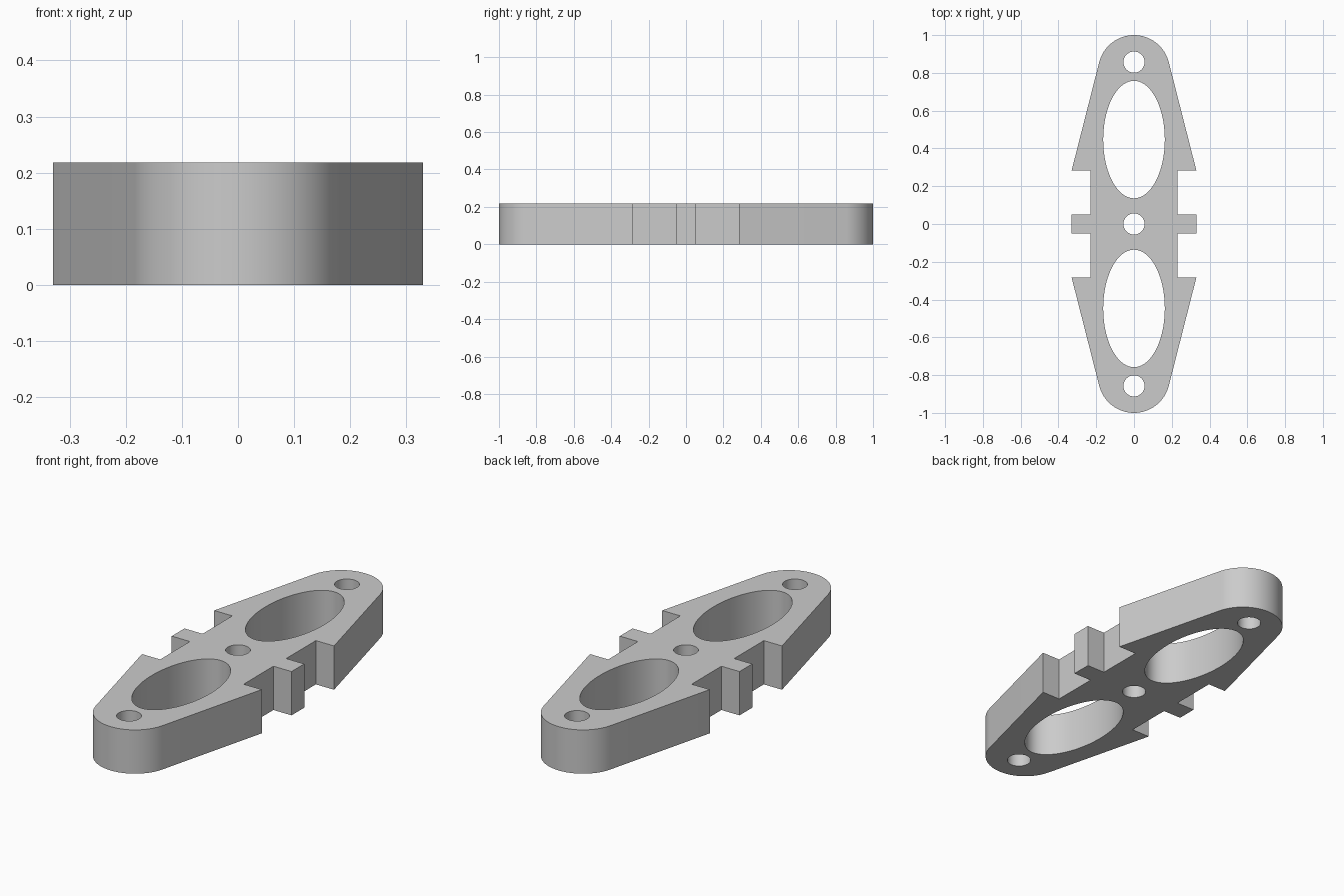
import bpy
import bmesh
from math import sin, cos, pi, atan2, radians

cube = bpy.data.objects.get("Cube")
if cube:
    bpy.data.objects.remove(cube, do_unlink=True)

HEIGHT = 0.218
TIP_R = 0.19                 # rounded end radius
TIP_Y = 1 - TIP_R
BARB = (0.33, 0.284)         # widest corner of each tapered end
WAIST = 0.23
TAB = 0.05


def ellipse(cy, rx, ry, count):
    return [(rx * cos(2 * pi * i / count), cy + ry * sin(2 * pi * i / count))
            for i in range(count)]


# Quarter outline: side tab, waist notch, barb, then the rounded tip
start = atan2(0.146, 0.572)
arc = [start + (pi / 2 - start) * i / 16 for i in range(17)]
quarter = [(BARB[0], TAB), (WAIST, TAB), (WAIST, BARB[1]), BARB]
quarter += [(TIP_R * cos(a), TIP_Y + TIP_R * sin(a)) for a in arc[:-1]]
right_half = quarter + [(0, 1)] + [(-x, y) for x, y in reversed(quarter)]
outline = right_half + [(-x, -y) for x, y in right_half]

# Bolt holes and long oval windows
loops = [outline, ellipse(0, 0.056, 0.056, 48)]
for side in (1, -1):
    loops.append(ellipse(side * 0.857, 0.056, 0.056, 48))
    loops.append(ellipse(side * 0.447, 0.163, 0.311, 80))

# Fill the flat profile and extrude it to a solid plate
bm = bmesh.new()
for loop in loops:
    verts = [bm.verts.new((x, y, 0)) for x, y in loop]
    for a, b in zip(verts, verts[1:] + verts[:1]):
        bm.edges.new((a, b))
bmesh.ops.triangle_fill(bm, edges=bm.edges[:], use_beauty=True)
top = bmesh.ops.extrude_face_region(bm, geom=bm.faces[:], use_keep_orig=True)
bmesh.ops.translate(bm, vec=(0, 0, HEIGHT),
                    verts=[g for g in top["geom"] if isinstance(g, bmesh.types.BMVert)])
bmesh.ops.recalc_face_normals(bm, faces=bm.faces[:])
mesh = bpy.data.meshes.new("link_plate")
bm.to_mesh(mesh)
bm.free()

plate = bpy.data.objects.new("link_plate", mesh)
bpy.context.collection.objects.link(plate)

# Single plain grey
grey = bpy.data.materials.new("plain_grey")
grey.use_nodes = True
colour = (0.6, 0.6, 0.6, 1)
grey.diffuse_color = colour
grey.node_tree.nodes["Principled BSDF"].inputs["Base Color"].default_value = colour
mesh.materials.append(grey)

# Smooth curved walls, crisp rims
bpy.ops.object.select_all(action="DESELECT")
plate.select_set(True)
bpy.context.view_layer.objects.active = plate
bpy.ops.object.shade_smooth_by_angle(angle=radians(30))
